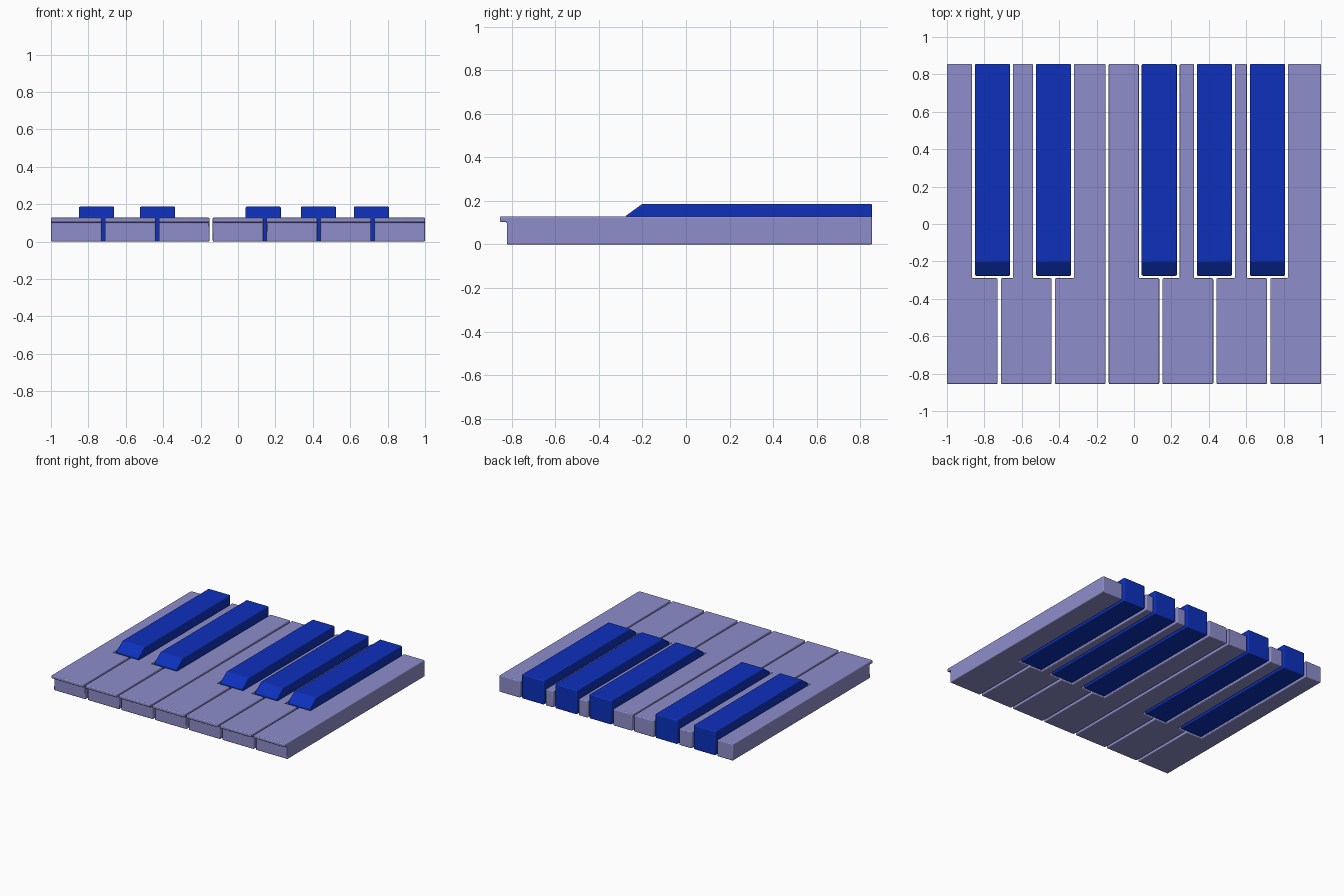
import bpy, bmesh

if "Cube" in bpy.data.objects:
    bpy.data.objects.remove(bpy.data.objects["Cube"])

# Main measurements
PITCH, KEY_W = 0.2882, 0.2710
BACK, BODY_FRONT, LIP_FRONT = 0.855, -0.823, -0.855
LIP_Z, TOP_Z, SHARP_Z = 0.103, 0.128, 0.187
NOTCH_Y, SHARP_FRONT, GAP = -0.290, -0.277, 0.0155
SHARPS = [(-0.850, -0.662), (-0.524, -0.336), (0.041, 0.229),
          (0.336, 0.524), (0.619, 0.807)]


def material(name, rgb):
    m = bpy.data.materials.new(name)
    m.diffuse_color = (*rgb, 1)
    m.use_nodes = True
    m.node_tree.nodes["Principled BSDF"].inputs["Base Color"].default_value = m.diffuse_color
    return m


lavender = material("lavender", (0.27, 0.27, 0.60))
blue = material("deep blue", (0.004, 0.03, 0.50))


def finish(bm, name, mat, bevel):
    bmesh.ops.recalc_face_normals(bm, faces=bm.faces)
    me = bpy.data.meshes.new(name)
    bm.to_mesh(me)
    bm.free()
    me.materials.append(mat)
    ob = bpy.data.objects.new(name, me)
    bpy.context.collection.objects.link(ob)
    mod = ob.modifiers.new("rounded_edges", 'BEVEL')
    mod.width = bevel
    mod.segments = 3
    mod.limit_method = 'ANGLE'
    bpy.ops.object.select_all(action='DESELECT')
    ob.select_set(True)
    bpy.context.view_layer.objects.active = ob
    bpy.ops.object.shade_smooth_by_angle()


def extrude_face(bm, face, vec):
    """Extrude one face by a vector, dropping the old face; return the new cap."""
    r = bmesh.ops.extrude_discrete_faces(bm, faces=[face])
    cap = r["faces"][0]
    bmesh.ops.translate(bm, verts=list(cap.verts), vec=vec)
    return cap


# Natural keys: notched outline raised in two layers, with a front lip
for i in range(7):
    x0 = -1 + i * PITCH
    x1 = x0 + KEY_W
    left, right = x0, x1
    for a, b in SHARPS:
        if a < x0 < b:
            left = b + GAP
        if a < x1 < b:
            right = a - GAP
    pts = [(x0, BODY_FRONT), (x1, BODY_FRONT)]
    if right < x1:
        pts += [(x1, NOTCH_Y), (right, NOTCH_Y)]
    pts += [(right, BACK), (left, BACK)]
    if left > x0:
        pts += [(left, NOTCH_Y), (x0, NOTCH_Y)]

    bm = bmesh.new()
    n = len(pts)
    rings = [[bm.verts.new((x, y, z)) for x, y in pts] for z in (0, LIP_Z, TOP_Z)]
    bm.faces.new(rings[0][::-1])
    bm.faces.new(rings[2])
    for lo, hi in zip(rings, rings[1:]):
        for k in range(n):
            j = (k + 1) % n
            bm.faces.new((lo[k], lo[j], hi[j], hi[k]))
    bm.normal_update()
    # front lip
    front = next(f for f in bm.faces if f.normal.y < -0.9
                 and f.calc_center_median().z > LIP_Z
                 and f.calc_center_median().y < BODY_FRONT + 0.01)
    extrude_face(bm, front, (0, LIP_FRONT - BODY_FRONT, 0))
    bmesh.ops.dissolve_limit(bm, angle_limit=0.01, verts=bm.verts, edges=bm.edges)
    finish(bm, f"natural_key_{i + 1}", lavender, 0.006)

# Sharp keys: side profile with a sloped nose, swept across the width
profile = [(SHARP_FRONT, 0), (BACK, 0), (BACK, SHARP_Z),
           (-0.200, SHARP_Z), (SHARP_FRONT, TOP_Z + 0.003)]
for i, (a, b) in enumerate(SHARPS):
    bm = bmesh.new()
    l = [bm.verts.new((a, y, z)) for y, z in profile]
    r = [bm.verts.new((b, y, z)) for y, z in profile]
    bm.faces.new(l)
    bm.faces.new(r[::-1])
    for k in range(5):
        j = (k + 1) % 5
        bm.faces.new((l[k], r[k], r[j], l[j]))
    finish(bm, f"sharp_key_{i + 1}", blue, 0.007)
